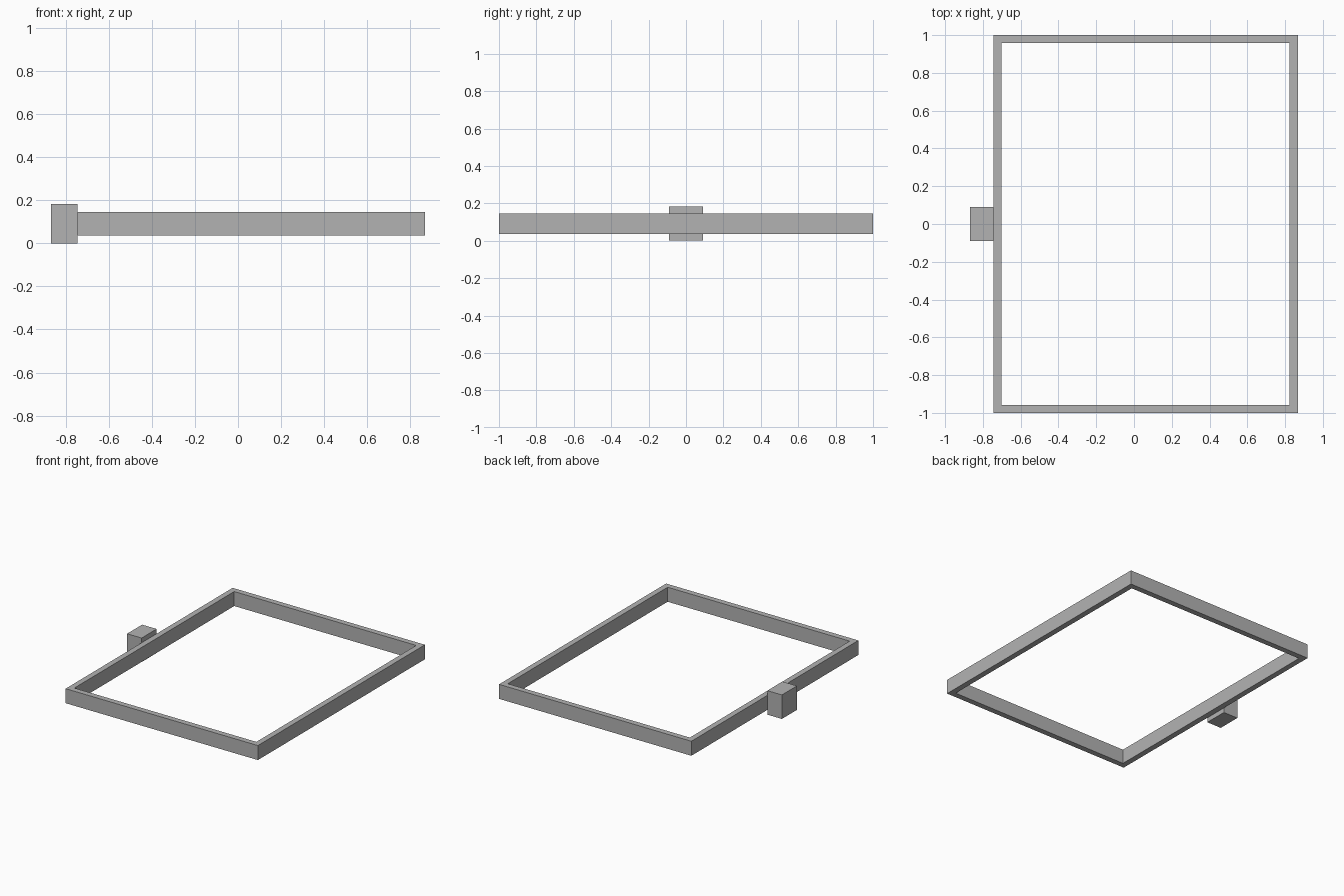
import bpy
import bmesh
from mathutils import Matrix, Vector

cube = bpy.data.objects.get("Cube")
if cube:
    bpy.data.objects.remove(cube, do_unlink=True)

GREY = (0.45, 0.45, 0.45, 1.0)
grey = bpy.data.materials.new("plain grey")
grey.use_nodes = True
grey.diffuse_color = GREY
grey.node_tree.nodes["Principled BSDF"].inputs["Base Color"].default_value = GREY


def box(name, low, high, wall=None):
    """Box between two corners; with a wall width it becomes an open frame."""
    low, high = Vector(low), Vector(high)
    bm = bmesh.new()
    place = Matrix.Translation((low + high) / 2) @ Matrix.Diagonal((*(high - low), 1))
    bmesh.ops.create_cube(bm, size=1, matrix=place)
    if wall:
        # Inset top and bottom, then join the inner loops through the middle
        caps = [f for f in bm.faces if abs(f.normal.z) > 0.9]
        bmesh.ops.inset_individual(bm, faces=caps, thickness=wall, use_even_offset=True)
        rims = [e for f in caps for e in f.edges]
        bmesh.ops.delete(bm, geom=caps, context="FACES_ONLY")
        bmesh.ops.bridge_loops(bm, edges=rims)
        bmesh.ops.recalc_face_normals(bm, faces=bm.faces)
    mesh = bpy.data.meshes.new(name)
    bm.to_mesh(mesh)
    bm.free()
    mesh.materials.append(grey)
    obj = bpy.data.objects.new(name, mesh)
    bpy.context.collection.objects.link(obj)
    return obj


# Open rectangular frame
box("frame", (-0.745, -1, 0.036), (0.867, 1, 0.146), wall=0.043)

# Block on the outside of the right rail
box("side_block", (-0.867, -0.09, 0), (-0.745, 0.09, 0.182))
